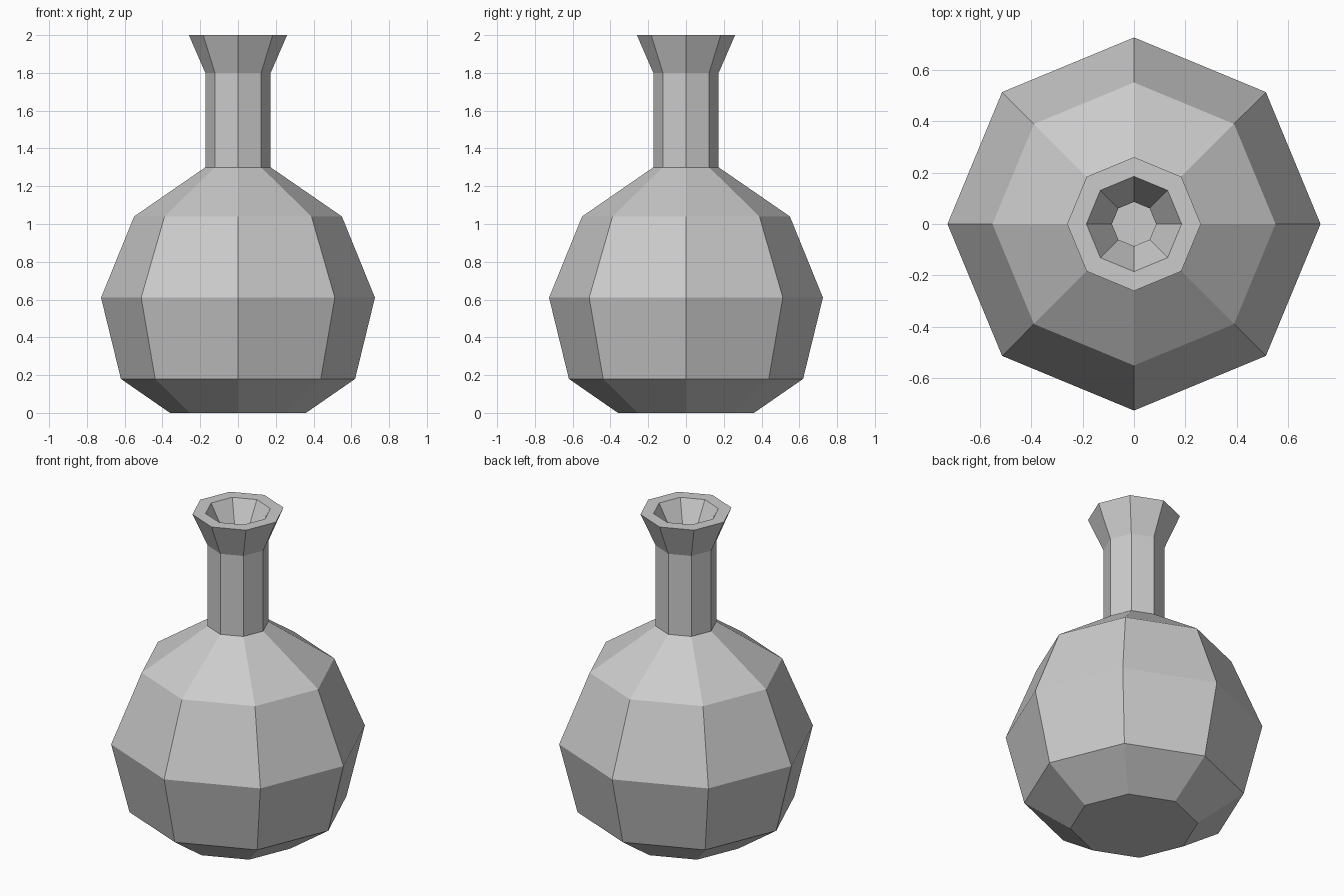
import bpy, bmesh
from math import cos, sin, tau

cube = bpy.data.objects.get("Cube")
if cube:
    bpy.data.objects.remove(cube, do_unlink=True)

SIDES = 8


def make_material(name, colour):
    mat = bpy.data.materials.new(name)
    mat.use_nodes = True
    mat.diffuse_color = colour
    mat.node_tree.nodes["Principled BSDF"].inputs["Base Color"].default_value = colour
    return mat


def lathe(name, profile, mat):
    """Spin a radius/height profile into a faceted solid, capped at both ends."""
    bm = bmesh.new()
    rings = [[bm.verts.new((r * cos(tau * i / SIDES), r * sin(tau * i / SIDES), z))
              for i in range(SIDES)] for r, z in profile]
    for low, high in zip(rings, rings[1:]):
        for i in range(SIDES):
            j = (i + 1) % SIDES
            bm.faces.new((low[i], low[j], high[j], high[i]))
    bm.faces.new(rings[0][::-1])
    bm.faces.new(rings[-1])
    bmesh.ops.recalc_face_normals(bm, faces=bm.faces)
    mesh = bpy.data.meshes.new(name)
    bm.to_mesh(mesh)
    bm.free()
    mesh.materials.append(mat)
    obj = bpy.data.objects.new(name, mesh)
    bpy.context.collection.objects.link(obj)
    return obj


# Outer wall from base to lip
outer = [(0.36, 0), (0.62, 0.18), (0.725, 0.61), (0.55, 1.04),
         (0.173, 1.3), (0.173, 1.8), (0.26, 2)]
# Inner wall from lip down to the flat floor of the bowl
inner = [(0.185, 2), (0.086, 1.82), (0.086, 1.25), (0.48, 0.98),
         (0.63, 0.61), (0.55, 0.24), (0.34, 0.09)]

grey = make_material("plain grey", (0.6, 0.6, 0.6, 1))
lathe("flask", outer + inner, grey)
